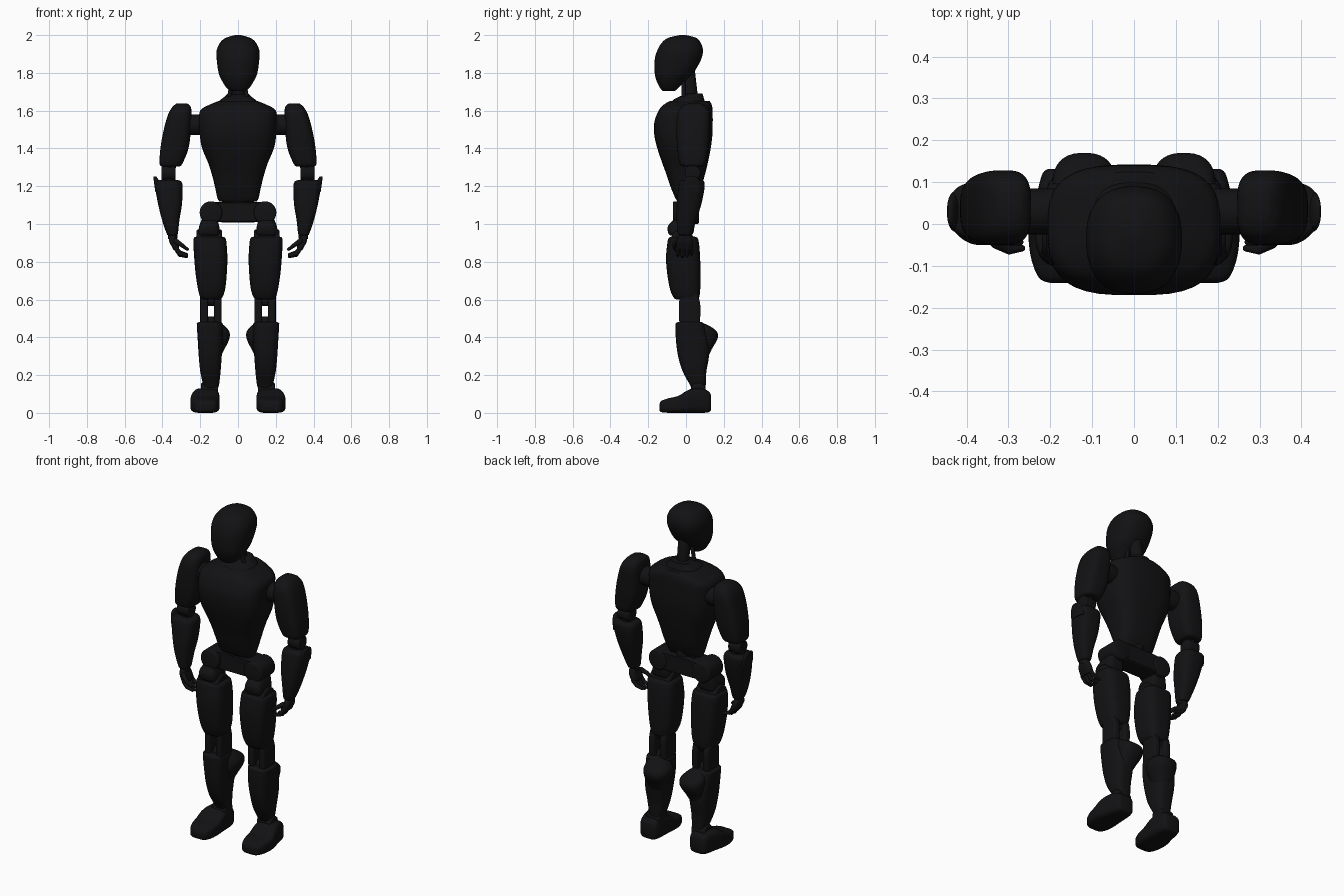
import bpy, bmesh, math
from mathutils import Vector

mat = bpy.data.materials.new("black_shell")
mat.diffuse_color = (0.006, 0.006, 0.007, 1)


def finish(name, bm, mirror, angle=40):
    bmesh.ops.recalc_face_normals(bm, faces=bm.faces[:])
    me = bpy.data.meshes.new(name)
    bm.to_mesh(me)
    bm.free()
    me.polygons.foreach_set("use_smooth", [True] * len(me.polygons))
    me.set_sharp_from_angle(angle=math.radians(angle))
    me.materials.append(mat)
    ob = bpy.data.objects.new(name, me)
    bpy.context.collection.objects.link(ob)
    if mirror:
        ob.modifiers.new("Mirror", "MIRROR").use_mirror_merge = False
    return ob


def spline(rows, steps):
    """Catmull-Rom interpolation of profile rows."""
    out = []
    for i in range(len(rows) - 1):
        p = [rows[max(0, min(len(rows) - 1, i + k))] for k in (-1, 0, 1, 2)]
        for s in range(steps):
            t = s / steps
            out.append([0.5 * (2 * b + (c - a) * t + (2 * a - 5 * b + 4 * c - d) * t * t
                               + (3 * b - a - 3 * c + d) * t ** 3) for a, b, c, d in zip(*p)])
    return out + [list(rows[-1])]


def loft(name, rows, n=3, axis="z", mirror=True, steps=4, segs=36, bm=None):
    """Superellipse sections: rows are (position, x0, x1, b0, b1)."""
    own = bm is None
    bm = bmesh.new() if own else bm
    rings = []
    for t, x0, x1, b0, b1 in spline(rows, steps):
        ring = []
        for k in range(segs):
            a = 2 * math.pi * (k + 0.5) / segs
            c, s = math.cos(a), math.sin(a)
            x = (x0 + x1) / 2 + (x1 - x0) / 2 * math.copysign(abs(c) ** (2 / n), c)
            b = (b0 + b1) / 2 + (b1 - b0) / 2 * math.copysign(abs(s) ** (2 / n), s)
            ring.append(bm.verts.new((x, b, t) if axis == "z" else (x, t, b)))
        rings.append(ring)
    for r, q in zip(rings, rings[1:]):
        for k in range(segs):
            bm.faces.new((r[k], r[(k + 1) % segs], q[(k + 1) % segs], q[k]))
    bm.faces.new(rings[0])
    bm.faces.new(rings[-1])
    return finish(name, bm, mirror) if own else None


def sym(rows):
    return [(z, -w, w, a, b) for z, w, a, b in rows]


def cylinder(name, p0, p1, r, mirror=True):
    p0, p1 = Vector(p0), Vector(p1)
    d = p1 - p0
    bm = bmesh.new()
    bmesh.ops.create_cone(bm, cap_ends=True, segments=32, radius1=r, radius2=r, depth=d.length)
    caps = [e for e in bm.edges if abs(e.verts[0].co.z - e.verts[1].co.z) < 1e-5]
    bmesh.ops.bevel(bm, geom=caps, offset=min(r, d.length) * 0.18, segments=3,
                    profile=0.5, affect="EDGES")
    m = d.to_track_quat("Z", "Y").to_matrix().to_4x4()
    m.translation = (p0 + p1) / 2
    bm.transform(m)
    return finish(name, bm, mirror)


def capsule(bm, p0, r0, p1, r1):
    tmp = bmesh.new()
    for p, r in ((p0, r0), (p1, r1)):
        new = bmesh.ops.create_uvsphere(tmp, u_segments=12, v_segments=8, radius=r)["verts"]
        bmesh.ops.translate(tmp, verts=new, vec=p)
    res = bmesh.ops.convex_hull(tmp, input=tmp.verts[:])
    junk = {g for g in res["geom_interior"] + res["geom_unused"] if isinstance(g, bmesh.types.BMVert)}
    bmesh.ops.delete(tmp, geom=list(junk), context="VERTS")
    me = bpy.data.meshes.new("tmp")
    tmp.to_mesh(me)
    tmp.free()
    bm.from_mesh(me)
    bpy.data.meshes.remove(me)


# Head and neck
loft("head", sym([(1.703, .035, -.122, -.06), (1.72, .06, -.137, -.04), (1.76, .086, -.157, 0),
                  (1.80, .103, -.166, .04), (1.87, .113, -.166, .08), (1.92, .113, -.152, .09),
                  (1.96, .095, -.128, .078), (1.985, .066, -.095, .055), (2.0, .015, -.035, .0)]),
     n=2.4, mirror=False)
cylinder("neck", (0, .035, 1.62), (0, .012, 1.82), .034, False)
for s in (-1, 1):
    cylinder("neck_strut", (s * .055, -.01, 1.63), (s * .03, -.015, 1.76), .011, False)
loft("collar", sym([(1.61, .12, -.09, .11), (1.65, .10, -.075, .10), (1.675, .07, -.035, .092),
                    (1.69, .055, .015, .088)]), n=2.5, mirror=False)

# Torso
loft("torso", sym([(1.12, .10, -.045, .04), (1.14, .11, -.058, .055), (1.20, .123, -.083, .082),
                   (1.26, .138, -.103, .10), (1.32, .157, -.125, .115), (1.40, .19, -.152, .131),
                   (1.47, .203, -.168, .14), (1.54, .206, -.168, .142), (1.60, .201, -.145, .141),
                   (1.63, .155, -.12, .137), (1.652, .10, -.085, .125)]), n=3, mirror=False)
cylinder("waist_core", (0, .01, 1.06), (0, .01, 1.16), .05, False)
cylinder("waist_rod", (.07, .03, 1.08), (.075, .03, 1.18), .012)

# Pelvis and hips
loft("pelvis_bar", [(-.045, -.16, .16, 1.02, 1.108), (-.035, -.17, .17, 1.01, 1.117),
                    (.055, -.17, .17, 1.01, 1.117), (.065, -.16, .16, 1.02, 1.108)],
     n=5, axis="y", mirror=False)
cylinder("hip_roll_motor", (.143, -.07, 1.06), (.143, .07, 1.06), .06)
loft("hip_yaw_block", [(.94, .10, .205, -.085, .03), (.955, .095, .21, -.095, .04),
                       (.99, .10, .205, -.095, .045), (1.03, .11, .19, -.06, .05)], n=4)
cylinder("hip_pitch_motor", (.085, -.02, .91), (.22, -.02, .91), .062)

# Legs
loft("thigh", [(.60, .10, .185, -.05, .06), (.612, .082, .2, -.067, .07),
               (.66, .067, .213, -.086, .076), (.74, .059, .225, -.10, .077),
               (.82, .056, .232, -.106, .075), (.89, .06, .236, -.10, .07),
               (.925, .066, .234, -.092, .062), (.933, .085, .22, -.07, .045)], n=3.2)
for name, a, b in (("inner_knee_plate", .086, .128), ("outer_knee_plate", .158, .2)):
    loft(name, [(.44, a, b, -.03, .065), (.50, a, b, -.037, .075), (.58, a, b, -.037, .075),
                (.63, a, b, -.03, .06)], n=5)
cylinder("knee_axle", (.095, .02, .595), (.19, .02, .595), .03)
cylinder("lower_knee_axle", (.095, .02, .475), (.19, .02, .475), .035)
loft("shin", [(.12, .11, .175, .035, .10), (.15, .10, .185, .02, .105), (.22, .092, .2, -.018, .108),
              (.30, .086, .208, -.042, .122), (.38, .08, .213, -.053, .12),
              (.46, .08, .218, -.056, .10), (.475, .083, .217, -.053, .092),
              (.482, .095, .205, -.04, .08)], n=3.2)
loft("calf", [(.29, .095, .18, .03, .115), (.34, .07, .19, .02, .138), (.38, .05, .193, .01, .162),
              (.41, .043, .195, .01, .17), (.435, .048, .195, .015, .16),
              (.46, .07, .19, .02, .125), (.475, .09, .18, .03, .09)], n=2.5)
cylinder("ankle", (.105, .065, .12), (.195, .065, .12), .04)
loft("foot", [(-.141, .14, .2, .012, .045), (-.13, .118, .226, .004, .064),
              (-.09, .102, .244, 0, .078), (-.04, .097, .252, 0, .09), (0, .097, .25, 0, .115),
              (.04, .099, .24, 0, .13), (.09, .103, .228, 0, .128),
              (.122, .112, .218, .004, .112), (.132, .125, .205, .015, .095)], n=4, axis="y")

# Arms
cylinder("shoulder_joint", (.17, .03, 1.525), (.30, .03, 1.525), .055)
loft("upper_arm", [(1.305, .31, .4, -.015, .085), (1.318, .295, .415, -.033, .105),
                   (1.40, .262, .411, -.046, .12), (1.50, .249, .393, -.051, .127),
                   (1.58, .246, .37, -.046, .127), (1.62, .25, .347, -.025, .11),
                   (1.638, .268, .325, .01, .08)], n=3.2)
cylinder("elbow_post", (.365, .035, 1.2), (.36, .038, 1.34), .032)
cylinder("elbow_joint", (.33, .035, 1.27), (.406, .035, 1.27), .042)
loft("forearm", [(.94, .325, .37, -.035, .025), (.95, .318, .378, -.043, .033),
                 (1.02, .31, .402, -.05, .055), (1.10, .297, .422, -.05, .08),
                 (1.18, .293, .437, -.042, .097), (1.22, .297, .442, -.034, .098),
                 (1.232, .315, .435, -.02, .085)], n=2.8)
loft("elbow_guard", [(1.17, .408, .438, -.02, .08), (1.22, .416, .445, -.015, .075),
                     (1.245, .428, .447, 0, .06), (1.252, .434, .445, .015, .045)], n=2.5)

# Hands
cylinder("wrist", (.345, -.008, .92), (.347, -.006, .97), .025)
hand = bmesh.new()
loft("palm", [(.862, .318, .34, -.045, .03), (.875, .312, .348, -.052, .038),
              (.91, .322, .365, -.048, .036), (.94, .332, .366, -.035, .022)],
     n=3, segs=24, bm=hand)
for i, y in enumerate((-.043, -.019, .006, .029)):
    drop = (0, .006, .003, -.006)[i]
    a, b, c = (.329, y, .87), (.308, y, .843 - drop), (.272, y, .833 - drop)
    capsule(hand, a, .012, b, .011)
    capsule(hand, b, .011, c, .008)
capsule(hand, (.33, -.045, .91), .014, (.298, -.062, .888), .011)
capsule(hand, (.298, -.062, .888), .011, (.268, -.058, .866), .008)
finish("hand", hand, True)
